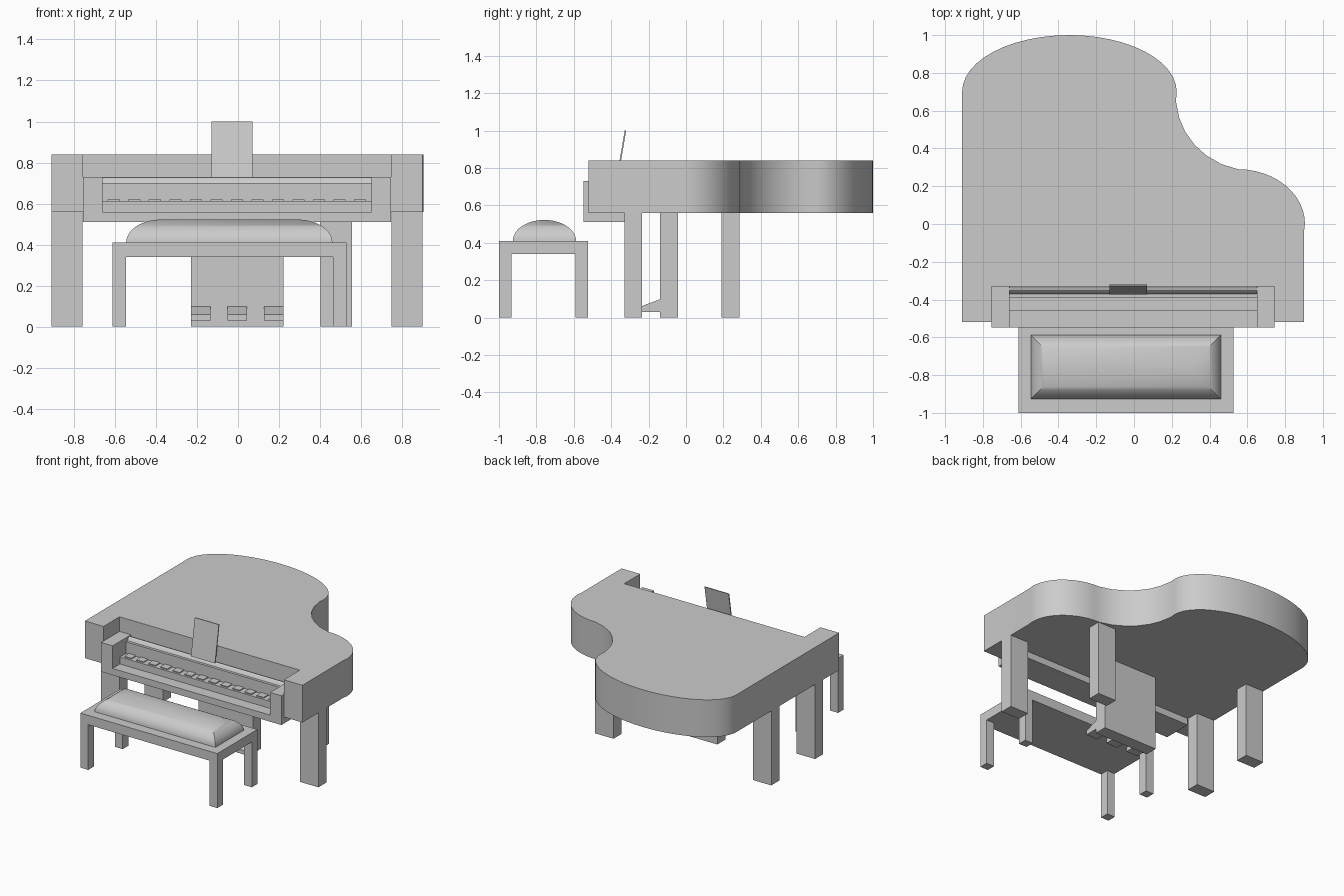
import bpy, bmesh, math
from mathutils import Vector

cube = bpy.data.objects.get("Cube")
if cube:
    bpy.data.objects.remove(cube, do_unlink=True)

grey = bpy.data.materials.new("plain_grey")
grey.use_nodes = True
COLOUR = (0.6, 0.6, 0.6, 1)
grey.diffuse_color = COLOUR
grey.node_tree.nodes["Principled BSDF"].inputs["Base Color"].default_value = COLOUR


def finish(name, bm, smooth=False):
    bmesh.ops.recalc_face_normals(bm, faces=bm.faces)
    mesh = bpy.data.meshes.new(name)
    bm.to_mesh(mesh)
    bm.free()
    mesh.materials.append(grey)
    obj = bpy.data.objects.new(name, mesh)
    bpy.context.collection.objects.link(obj)
    if smooth:
        bpy.ops.object.select_all(action='DESELECT')
        obj.select_set(True)
        bpy.context.view_layer.objects.active = obj
        bpy.ops.object.shade_smooth_by_angle(angle=math.radians(35))
    return obj


def box(name, x, y, z):
    bm = bmesh.new()
    bmesh.ops.create_cube(bm, size=1)
    for v in bm.verts:
        v.co = [lo + (c + 0.5) * (hi - lo) for c, (lo, hi) in zip(v.co, (x, y, z))]
    return finish(name, bm)


def prism(name, points, offset, smooth=False):
    """Extrude a planar outline along an offset."""
    bm = bmesh.new()
    face = bm.faces.new([bm.verts.new(p) for p in points])
    ext = bmesh.ops.extrude_face_region(bm, geom=[face])["geom"]
    bmesh.ops.translate(bm, vec=Vector(offset),
                        verts=[g for g in ext if isinstance(g, bmesh.types.BMVert)])
    return finish(name, bm, smooth)


def side_prism(name, profile, x0, x1, smooth=False):
    return prism(name, [(x0, y, z) for y, z in profile], (x1 - x0, 0, 0), smooth)


def arc(cx, cy, rx, ry, a0, a1, n):
    angles = [math.radians(a0 + (a1 - a0) * i / n) for i in range(n + 1)]
    return [(cx + rx * math.cos(a), cy + ry * math.sin(a)) for a in angles]


# Curved case with a recess for the keyboard between two arms
outline = [(-0.91, -0.52)]
outline += arc(-0.342, 0.7, 0.568, 0.3, 180, 0, 24)
outline += [(0.222, 0.65), (0.24, 0.56), (0.27, 0.49), (0.32, 0.42),
            (0.38, 0.365), (0.46, 0.318)]
outline += arc(0.55, 0, 0.355, 0.29, 90, 0, 12)
outline += [(0.9, -0.04), (0.9, -0.52), (0.745, -0.52), (0.745, -0.33),
            (-0.755, -0.33), (-0.755, -0.52)]
prism("case", [(x, y, 0.56) for x, y in outline], (0, 0, 0.28), True)

# Keyboard unit
front, back = -0.548, -0.33
box("key_bed", (-0.755, 0.745), (front, back), (0.51, 0.56))
box("right_cheek", (-0.755, -0.66), (front, back), (0.56, 0.73))
box("left_cheek", (0.65, 0.745), (front, back), (0.56, 0.73))
box("white_keys", (-0.66, 0.65), (-0.46, -0.39), (0.56, 0.613))
box("fallboard", (-0.66, 0.65), (-0.39, back), (0.56, 0.7))
side_prism("fallboard_rail", [(-0.37, 0.7), (-0.362, 0.718), (-0.35, 0.727),
                              (-0.34, 0.722), (-0.33, 0.7)], -0.66, 0.65, True)
for i in range(13):
    x = -0.605 + i * 0.1
    box("black_key", (x - 0.03, x + 0.03), (-0.445, -0.39), (0.613, 0.62))

# Tilted music stand
side_prism("music_stand", [(-0.374, 0.727), (-0.366, 0.727), (-0.32, 1.0), (-0.328, 1.0)],
           -0.13, 0.07)

# Case legs
for name, x0, x1, y in (("front_right_leg", -0.91, -0.757, -0.33),
                        ("front_left_leg", 0.747, 0.9, -0.33),
                        ("rear_right_leg", -0.91, -0.757, 0.19),
                        ("rear_left_leg", 0.403, 0.556, 0.19)):
    box(name, (x0, x1), (y, y + 0.096), (0, 0.56))

# Pedal panel and three wedge pedals
box("pedal_panel", (-0.23, 0.222), (-0.14, -0.044), (0, 0.56))
for x in (-0.23, -0.052, 0.126):
    side_prism("pedal", [(-0.24, 0.03), (-0.14, 0.03), (-0.14, 0.098), (-0.24, 0.06)],
               x, x + 0.096)

# Bench
bx, by = (-0.612, 0.528), (-1.0, -0.524)
box("bench_seat", bx, by, (0.34, 0.41))
for x in (bx[0], bx[1] - 0.066):
    for y in (by[0], by[1] - 0.066):
        box("bench_leg", (x, x + 0.066), (y, y + 0.066), (0, 0.34))

# Domed cushion made from shrinking rectangles
bm = bmesh.new()
rings = []
for i in range(13):
    a = math.radians(88 * i / 12)
    d = 0.168 * (1 - math.cos(a))
    z = 0.41 + 0.112 * math.sin(a)
    x0, x1, y0, y1 = -0.545 + d, 0.46 - d, -0.926 + d, -0.588 - d
    rings.append([bm.verts.new((x, y, z))
                  for x, y in ((x0, y0), (x1, y0), (x1, y1), (x0, y1))])
for low, high in zip(rings, rings[1:]):
    for i in range(4):
        j = (i + 1) % 4
        bm.faces.new((low[i], low[j], high[j], high[i]))
bm.faces.new(rings[0])
bm.faces.new(rings[-1])
finish("bench_cushion", bm, True)
